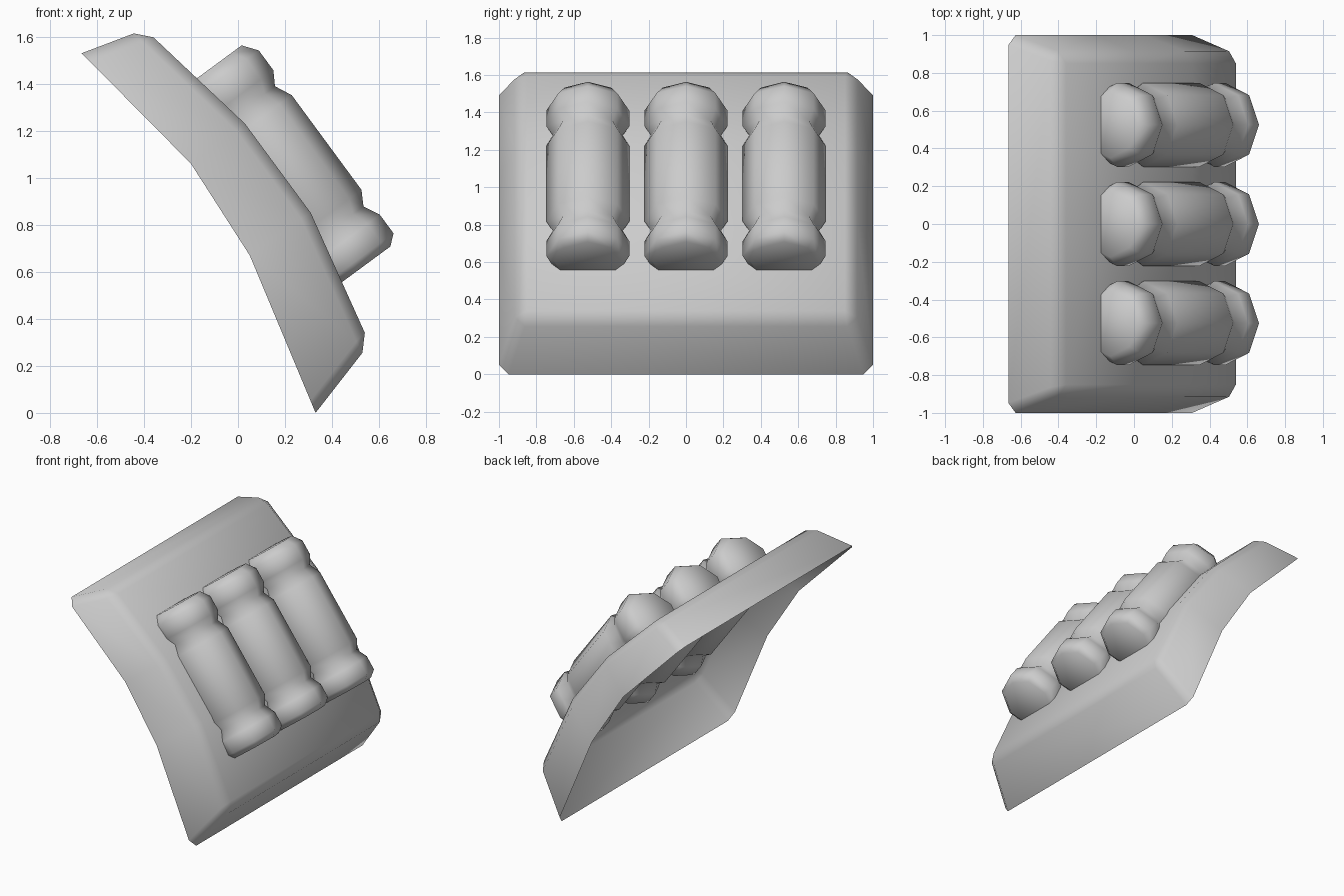
import bpy, bmesh, math
from mathutils import Vector, Matrix

if "Cube" in bpy.data.objects:
    bpy.data.objects.remove(bpy.data.objects["Cube"])


def add_object(name, bm, smooth_angle):
    mesh = bpy.data.meshes.new(name)
    bm.to_mesh(mesh)
    bm.free()
    obj = bpy.data.objects.new(name, mesh)
    bpy.context.collection.objects.link(obj)
    bpy.ops.object.select_all(action='DESELECT')
    obj.select_set(True)
    bpy.context.view_layer.objects.active = obj
    bpy.ops.object.shade_smooth_by_angle(angle=math.radians(smooth_angle))
    return obj


# Curved plate: open-backed shell between a front profile and a wider rim (x, z)
front = [(-0.396, 1.632), (0.03, 1.23), (0.31, 0.85), (0.56, 0.295)]
rim = [(-0.665, 1.53), (-0.20, 1.06), (0.05, 0.67), (0.33, 0.0)]
FRONT_Y, RIM_Y = 0.9, 1.0

bm = bmesh.new()


def row(points, y):
    return [bm.verts.new((x, y, z)) for x, z in points]


f0, f1 = row(front, -FRONT_Y), row(front, FRONT_Y)
r0, r1 = row(rim, -RIM_Y), row(rim, RIM_Y)
for i in range(len(front) - 1):
    bm.faces.new((f0[i], f0[i + 1], f1[i + 1], f1[i]))   # front panel
    bm.faces.new((r0[i], r0[i + 1], f0[i + 1], f0[i]))   # side walls
    bm.faces.new((f1[i], f1[i + 1], r1[i + 1], r1[i]))
bm.faces.new((r0[0], f0[0], f1[0], r1[0]))               # top wall
bm.faces.new((f0[-1], r0[-1], r1[-1], f1[-1]))           # bottom wall

# Chamfer the panel outline and the four corners
bm.normal_update()
sharp = [e for e in bm.edges if len(e.link_faces) == 2
         and e.calc_face_angle() > math.radians(35)]
bmesh.ops.bevel(bm, geom=sharp, offset=0.05, offset_type='OFFSET',
                segments=1, profile=0.5, affect='EDGES')
add_object("curved_plate", bm, 52)

# Canisters: eight-sided lathed capsules half sunk in the plate
# (distance along axis, radius): top cap, body, bottom cap
profile = [(-0.277, 0.176), (-0.216, 0.222), (-0.112, 0.222), (-0.053, 0.187),
           (0.02, 0.222), (0.52, 0.222), (0.582, 0.187), (0.652, 0.222),
           (0.75, 0.222), (0.787, 0.178)]
SIDES = 8
axis = Vector((0.593, 0, -0.805)).normalized()
out = Vector((0.805, 0, 0.593)).normalized()
side = Vector((0, 1, 0))
start = Vector((0.03, 0, 1.23)) + out * 0.01


def canister(name, y):
    bm = bmesh.new()
    rings = []
    for t, r in profile:
        ring = []
        for k in range(SIDES):
            a = 2 * math.pi * k / SIDES
            p = start + axis * t + out * (r * math.cos(a)) + side * (r * math.sin(a) + y)
            ring.append(bm.verts.new(p))
        rings.append(ring)
    for a, b in zip(rings, rings[1:]):
        for k in range(SIDES):
            n = (k + 1) % SIDES
            bm.faces.new((a[k], a[n], b[n], b[k]))
    bm.faces.new(rings[0])
    bm.faces.new(rings[-1])
    bmesh.ops.recalc_face_normals(bm, faces=bm.faces[:])
    add_object(name, bm, 56)


for i, y in enumerate((-0.525, 0.0, 0.525)):
    canister(f"canister_{i + 1}", y)
